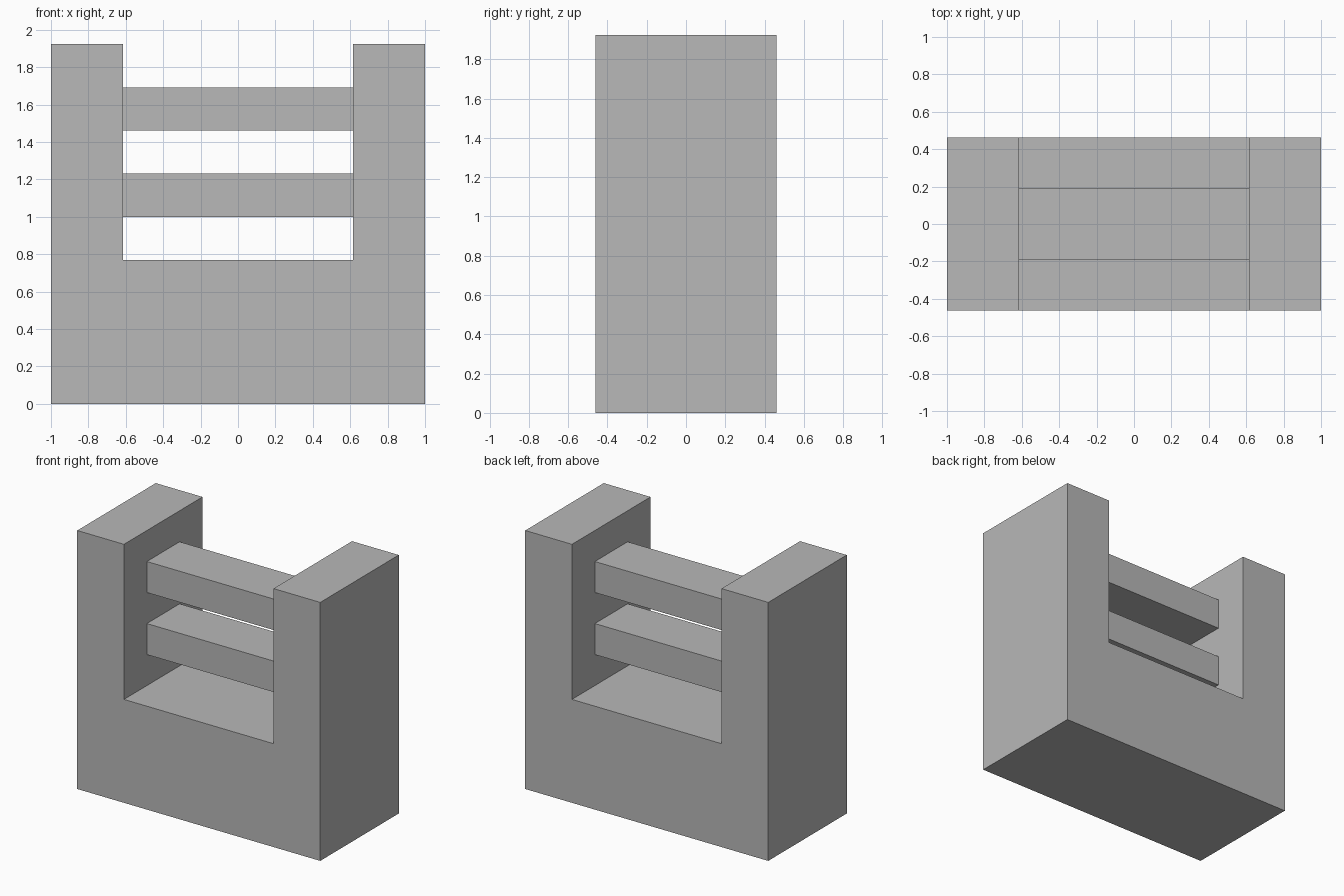
import bpy
import bmesh
from mathutils import Vector

cube = bpy.data.objects.get("Cube")
if cube:
    bpy.data.objects.remove(cube, do_unlink=True)

U = 2 / 26  # design module: the body is 26 modules wide

grey = bpy.data.materials.new("plain_grey")
grey.use_nodes = True
colour = (0.48, 0.48, 0.48, 1)
grey.diffuse_color = colour
grey.node_tree.nodes["Principled BSDF"].inputs["Base Color"].default_value = colour


def extrude_profile(name, profile, depth):
    """Extrude an x-z outline along y, centred on y = 0."""
    bm = bmesh.new()
    verts = [bm.verts.new((x * U, -depth * U / 2, z * U)) for x, z in profile]
    face = bm.faces.new(verts)
    result = bmesh.ops.extrude_face_region(bm, geom=[face])
    moved = [g for g in result["geom"] if isinstance(g, bmesh.types.BMVert)]
    bmesh.ops.translate(bm, verts=moved, vec=Vector((0, depth * U, 0)))
    bmesh.ops.recalc_face_normals(bm, faces=bm.faces)
    mesh = bpy.data.meshes.new(name)
    bm.to_mesh(mesh)
    bm.free()
    mesh.materials.append(grey)
    obj = bpy.data.objects.new(name, mesh)
    bpy.context.collection.objects.link(obj)
    return obj


# U-shaped body: base block with two side posts
half = [(13, 0), (13, 25), (8, 25), (8, 10)]
extrude_profile("body", half + [(-x, z) for x, z in reversed(half)], 12)

# Two cross rails between the posts
for name, z in (("lower_rail", 13), ("upper_rail", 19)):
    extrude_profile(name, [(-8, z), (8, z), (8, z + 3), (-8, z + 3)], 5)
